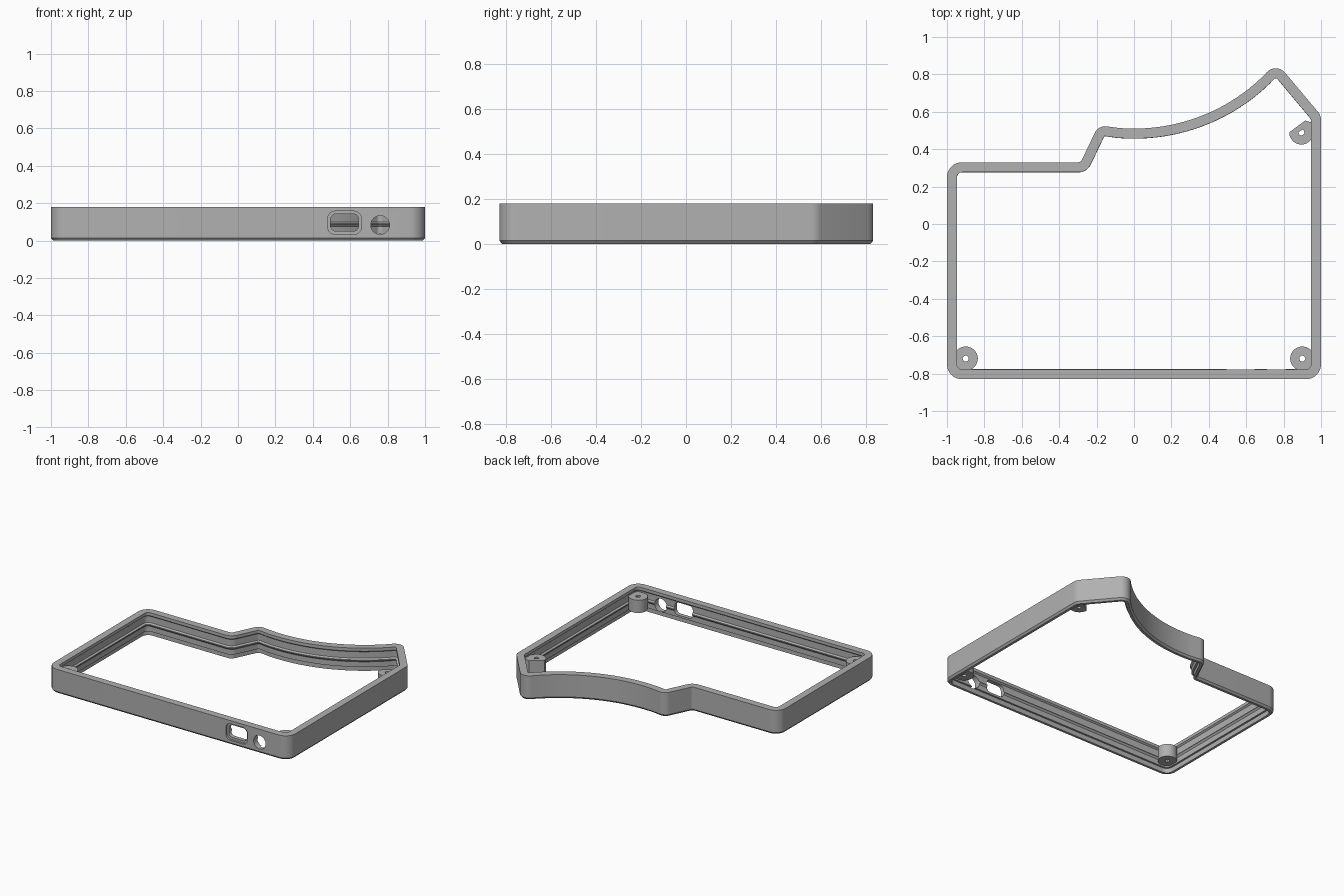
import bpy, bmesh
from math import sin, cos, pi, sqrt, radians, tan
from mathutils import Vector, Matrix

cube = bpy.data.objects.get("Cube")
if cube:
    bpy.data.objects.remove(cube, do_unlink=True)

# Single grey plastic
grey = bpy.data.materials.new("grey_plastic")
grey.use_nodes = True
colour = (0.44, 0.44, 0.44, 1)
grey.diffuse_color = colour
grey.node_tree.nodes["Principled BSDF"].inputs["Base Color"].default_value = colour


def finish(bm, name):
    bmesh.ops.recalc_face_normals(bm, faces=bm.faces)
    mesh = bpy.data.meshes.new(name)
    bm.to_mesh(mesh)
    bm.free()
    mesh.materials.append(grey)
    obj = bpy.data.objects.new(name, mesh)
    bpy.context.collection.objects.link(obj)
    return obj


def smooth(obj):
    bpy.ops.object.select_all(action='DESELECT')
    obj.select_set(True)
    bpy.context.view_layer.objects.active = obj
    bpy.ops.object.shade_smooth_by_angle(angle=radians(25))


def fillet(corners, steps=8):
    """Round each (x, y, radius) corner of a closed polygon."""
    out = []
    for i, (x, y, r) in enumerate(corners):
        p = Vector((x, y))
        if r == 0:
            out.append(p)
            continue
        a = (Vector(corners[i - 1][:2]) - p).normalized()
        b = (Vector(corners[(i + 1) % len(corners)][:2]) - p).normalized()
        half = a.angle(b) / 2
        centre = p + (a + b).normalized() * r / sin(half)
        start = p + a * r / tan(half) - centre
        end = p + b * r / tan(half) - centre
        sweep = start.angle_signed(end)
        for k in range(steps + 1):
            out.append(centre + Matrix.Rotation(-sweep * k / steps, 2) @ start)
    return out


def inset(loop, d):
    """Move a counter-clockwise loop inward by d with mitred corners."""
    out = []
    for i, p in enumerate(loop):
        e1 = (p - loop[i - 1]).normalized()
        e2 = (loop[(i + 1) % len(loop)] - p).normalized()
        n1, n2 = Vector((-e1.y, e1.x)), Vector((-e2.y, e2.x))
        out.append(p + (n1 + n2) * d / (1 + n1.dot(n2)))
    return out


def skin(rings, name):
    """Join a closed cycle of equal-length rings into a solid ring."""
    bm = bmesh.new()
    vs = [[bm.verts.new(p) for p in ring] for ring in rings]
    n = len(vs[0])
    for j in range(len(vs)):
        a, b = vs[j - 1], vs[j]
        for i in range(n):
            k = (i + 1) % n
            bm.faces.new((a[i], a[k], b[k], b[i]))
    return finish(bm, name)


# Plan outline, with the swept concave edge at the back
sweep_r, sweep_low = 0.99, 0.51
sweep_edge = [(x, sweep_low + sweep_r - sqrt(sweep_r ** 2 - x * x), 0)
              for x in [0.69 - 0.77 * k / 20 for k in range(21)]]
outline = fillet([(-1, -0.83, 0.08), (1, -0.83, 0.08), (1, 0.58, 0.07),
                  (0.76, 0.866, 0.065)] + sweep_edge +
                 [(-0.19, 0.528, 0.06), (-0.285, 0.33, 0.02), (-1, 0.33, 0.08)])

# Wall section as (inset, height): chamfered foot, top lip, snap rib, bottom seat
section = [(0.012, 0), (0, 0.014), (0, 0.18), (0.053, 0.18), (0.053, 0.157),
           (0.042, 0.148), (0.042, 0.1), (0.054, 0.092), (0.054, 0.086),
           (0.044, 0.074), (0.044, 0.035), (0.03, 0.035), (0.03, 0)]
frame = skin([[(p.x, p.y, z) for p in inset(outline, d)] for d, z in section],
             "frame")


# Port openings through the front wall
def prism(loop, y0, y1, name):
    bm = bmesh.new()
    face = bm.faces.new([bm.verts.new((p.x, y0, p.y)) for p in loop])
    ext = bmesh.ops.extrude_face_region(bm, geom=[face])["geom"]
    moved = [g for g in ext if isinstance(g, bmesh.types.BMVert)]
    bmesh.ops.translate(bm, verts=moved, vec=(0, y1 - y0, 0))
    return finish(bm, name)


def rounded(x0, x1, z0, z1, r):
    return fillet([(x0, z0, r), (x1, z0, r), (x1, z1, r), (x0, z1, r)])


jack = [Vector((0.76 + 0.05 * cos(a), 0.083 + 0.05 * sin(a)))
        for a in [2 * pi * k / 32 for k in range(32)]]
cutters = [prism(rounded(0.48, 0.66, 0.033, 0.157, 0.04), -0.9, -0.815, "port_recess_cutter"),
           prism(rounded(0.495, 0.645, 0.05, 0.143, 0.03), -0.9, -0.74, "port_cutter"),
           prism(jack, -0.9, -0.74, "jack_cutter")]
for cutter in cutters:
    cutter.hide_render = True
    bpy.context.view_layer.objects.active = frame
    mod = frame.modifiers.new("cut", 'BOOLEAN')
    mod.operation, mod.solver, mod.object = 'DIFFERENCE', 'EXACT', cutter
    bpy.ops.object.modifier_apply(modifier=mod.name)
    bpy.data.objects.remove(cutter, do_unlink=True)
smooth(frame)


# Screw bosses with through holes
def boss(name, cx, cy, start, stop, extra, side=1):
    c = Vector((cx, cy))
    loop = [c + 0.065 * Vector((cos(a), sin(a))) for a in
            [radians(start + (stop - start) * k / 28) for k in range(29)]]
    loop += [Vector(p) for p in extra]
    hole = [c + (p - c).normalized() * 0.016 for p in loop]
    rings = [[(p.x * side, p.y, z) for p in ring]
             for ring, z in ((loop, 0.045), (loop, 0.14), (hole, 0.14), (hole, 0.045))]
    smooth(skin(rings, name))


for side, label in ((1, "left"), (-1, "right")):
    boss("front_" + label + "_boss", 0.9, -0.72, 0, 270, [(0.96, -0.782)], side)
boss("back_left_boss", 0.895, 0.49, 180, 360, [(0.96, 0.54), (0.915, 0.553)])
